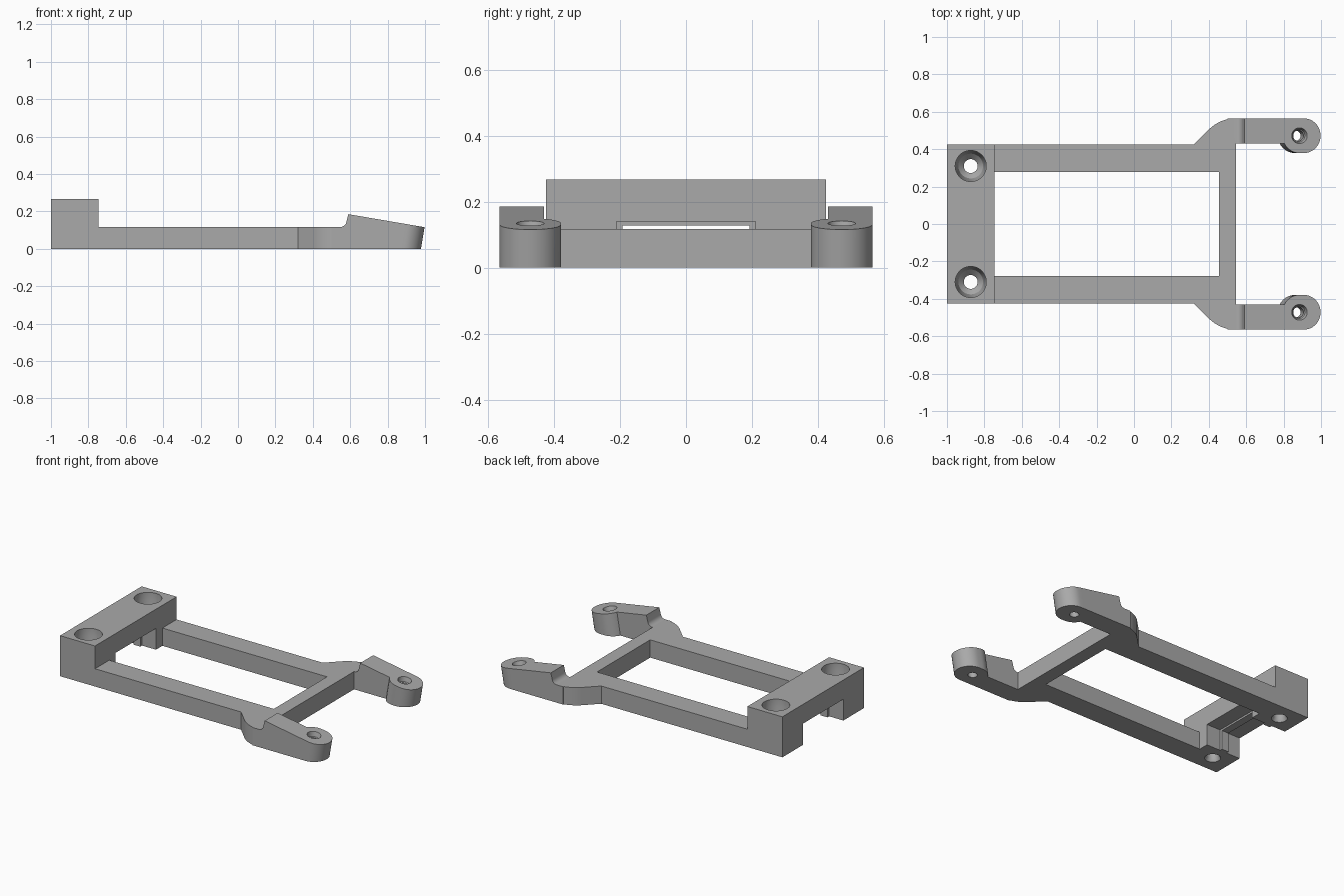
import bpy, bmesh, math
from mathutils import Matrix

cube = bpy.data.objects.get("Cube")
if cube:
    bpy.data.objects.remove(cube, do_unlink=True)

mat = bpy.data.materials.new("plain_grey")
mat.use_nodes = True
GREY = (0.4, 0.4, 0.4, 1)
mat.diffuse_color = GREY
mat.node_tree.nodes["Principled BSDF"].inputs["Base Color"].default_value = GREY

K = 0.17  # slope of the arm tops and lean of the end pads


def loft(name, rings):
    """Solid from matching rings of points, capped at both ends."""
    bm = bmesh.new()
    loops = [[bm.verts.new(p) for p in ring] for ring in rings]
    n = len(loops[0])
    for a, b in zip(loops, loops[1:]):
        for i in range(n):
            j = (i + 1) % n
            bm.faces.new((a[i], a[j], b[j], b[i]))
    bm.faces.new(loops[0])
    bm.faces.new(loops[-1])
    bmesh.ops.recalc_face_normals(bm, faces=bm.faces)
    mesh = bpy.data.meshes.new(name)
    bm.to_mesh(mesh)
    bm.free()
    mesh.materials.append(mat)
    ob = bpy.data.objects.new(name, mesh)
    bpy.context.collection.objects.link(ob)
    return ob


def box(name, x0, x1, y, z0, z1):
    pts = [(x0, -y), (x1, -y), (x1, y), (x0, y)]
    return loft(name, [[(a, b, z) for a, b in pts] for z in (z0, z1)])


def lathe(name, profile, x, y, tilt=0.0):
    """Turned cutter from (radius, height) pairs."""
    steps = [2 * math.pi * i / 48 for i in range(48)]
    ob = loft(name, [[(r * math.cos(t), r * math.sin(t), z) for t in steps]
                     for r, z in profile])
    ob.data.transform(Matrix.Translation((x, y, 0)) @ Matrix.Rotation(tilt, 4, 'Y'))
    return ob


def combine(target, tool, op):
    mod = target.modifiers.new(tool.name, 'BOOLEAN')
    mod.operation, mod.solver, mod.object = op, 'EXACT', tool
    bpy.context.view_layer.objects.active = target
    bpy.ops.object.modifier_apply(modifier=mod.name)
    bpy.data.objects.remove(tool, do_unlink=True)


# Flat frame with curved shoulders
side = [(-1, 0.425), (0.32, 0.425)]
for i in range(13):
    t = math.radians(135 - 45 * i / 12)
    side.append((0.545 + 0.205 * math.cos(t), 0.36 + 0.205 * math.sin(t)))
outline = side + [(x, -y) for x, y in reversed(side)]
frame = loft("bracket_frame", [[(x, y, z) for x, y in outline] for z in (0, 0.117)])
combine(frame, box("window_cutter", -0.745, 0.455, 0.277, -0.1, 0.3), 'DIFFERENCE')

# Raised mounting block with a stepped slot beneath
combine(frame, box("mount_block", -1, -0.745, 0.425, 0, 0.267), 'UNION')
for x0, x1, y, z in ((-1.1, -0.897, 0.21, 0.14), (-0.95, -0.8, 0.192, 0.128),
                     (-0.847, -0.7, 0.21, 0.14)):
    combine(frame, box("slot_cutter", x0, x1, y, -0.1, z), 'DIFFERENCE')


def slope_height(u):
    return (0.115 + K * (1 - u)) / (1 + K * K)


# Sloping arm seen from the side, with a fillet at its foot
arm_side = [(0.5, 0), (0.865, 0), (0.865 + K * slope_height(0.865), slope_height(0.865)),
            (0.59, 0.185)]
for i in range(9):
    t = math.radians(-10 - 80 * i / 8)
    arm_side.append((0.548 + 0.032 * math.cos(t), 0.149 + 0.032 * math.sin(t)))
arm_side.append((0.5, 0.117))

# Leaning rounded pad at the arm's end
pad = []
for centre, start in ((0.885, -90), (0.862, 90)):
    for i in range(25):
        t = math.radians(start + 180 * i / 24)
        pad.append((centre + 0.093 * math.cos(t), 0.472 + 0.093 * math.sin(t)))

for s in (1, -1):
    combine(frame, loft("arm", [[(x, s * y, z) for x, z in arm_side]
                                for y in (0.43, 0.565)]), 'UNION')
    low = [(u, s * y, 0) for u, y in pad]
    high = [(u + K * slope_height(u), s * y, slope_height(u)) for u, y in pad]
    combine(frame, loft("end_pad", [low, high]), 'UNION')
    # Countersunk screw holes
    combine(frame, lathe("pad_hole", [(0.028, -0.1), (0.028, 0.264), (0.028, 0.265)][:1]
                         + [(0.028, 0.255 - 0.0), (0.028, 0.26)], 0.862, s * 0.472,
                         math.atan(K)), 'DIFFERENCE')
    top = slope_height(0.862) * math.sqrt(1 + K * K)
    combine(frame, lathe("pad_sink", [(0.02, top - 0.04), (0.034, top - 0.03),
                                      (0.042, top), (0.042, top + 0.1)],
                         0.862, s * 0.472, math.atan(K)), 'DIFFERENCE')
    combine(frame, lathe("block_hole", [(0.048, -0.1), (0.048, 0), (0.037, 0.02),
                                        (0.037, 0.1), (0.066, 0.13), (0.083, 0.22),
                                        (0.083, 0.3)], -0.873, s * 0.31), 'DIFFERENCE')

# Clean flat faces, keep the corners sharp
bm = bmesh.new()
bm.from_mesh(frame.data)
bmesh.ops.remove_doubles(bm, verts=bm.verts, dist=0.0002)
bmesh.ops.dissolve_limit(bm, angle_limit=0.01, verts=bm.verts, edges=bm.edges)
bm.to_mesh(frame.data)
bm.free()
bpy.ops.object.select_all(action='DESELECT')
frame.select_set(True)
bpy.context.view_layer.objects.active = frame
bpy.ops.object.shade_smooth_by_angle(angle=math.radians(30))
